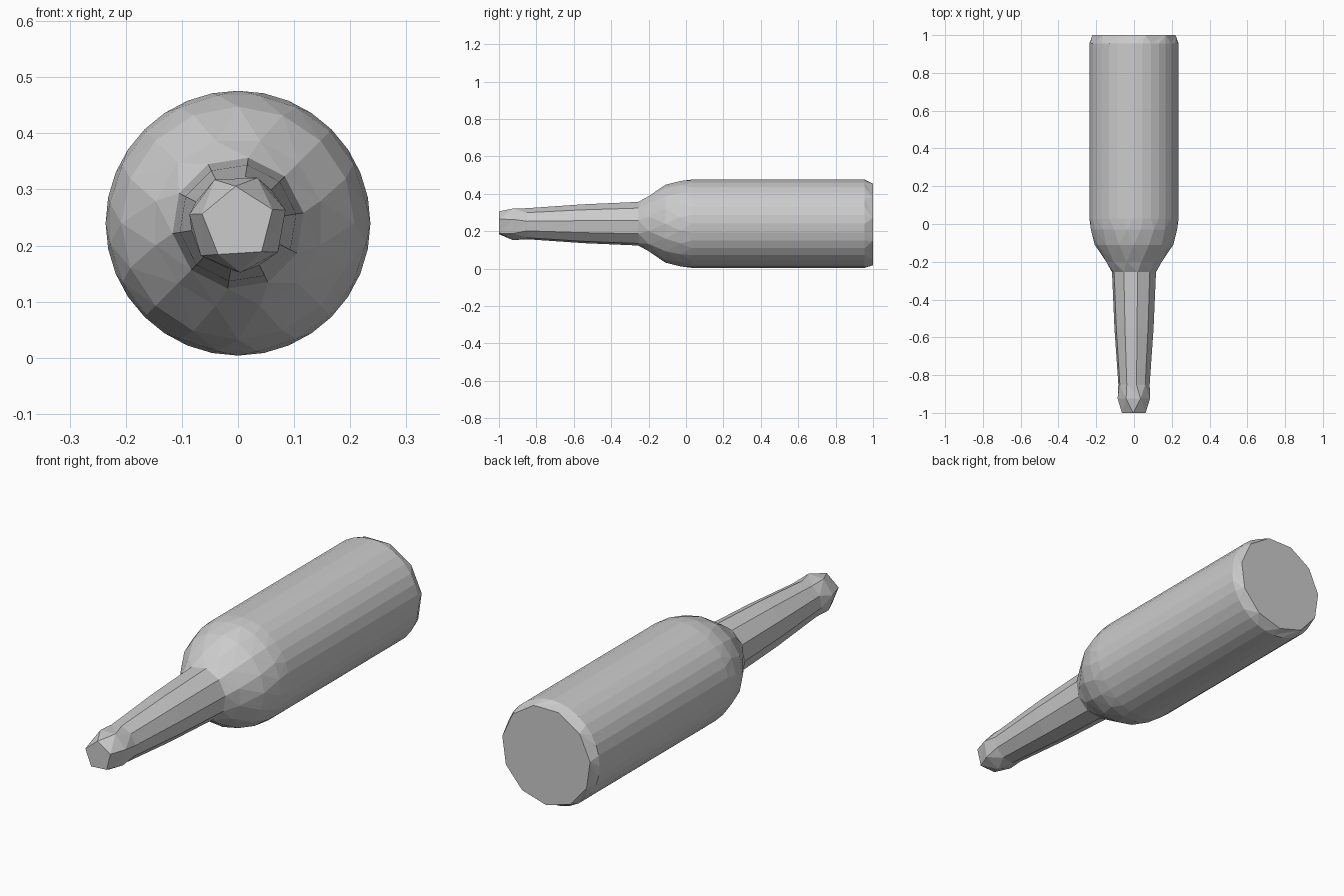
import bpy, bmesh
from math import sin, cos, tau

if "Cube" in bpy.data.objects:
    bpy.data.objects.remove(bpy.data.objects["Cube"])

AXIS_Z = 0.24


def add_ring(bm, y, r, n, phase=0.0):
    """Ring of n points around the lying axis; phase is a fraction of one step."""
    return [bm.verts.new((r * cos(tau * (i + phase) / n), y,
                          AXIS_Z + r * sin(tau * (i + phase) / n))) for i in range(n)], phase


def bridge(bm, ring_a, ring_b):
    """Join two rings, with triangles where their side counts differ."""
    (a, pa), (b, pb) = ring_a, ring_b
    na, nb = len(a), len(b)
    if na == nb and pa == pb:
        for i in range(na):
            j = (i + 1) % na
            bm.faces.new((a[i], a[j], b[j], b[i]))
        return
    i = j = 0
    while i < na or j < nb:
        if j >= nb or (i < na and (i + 1 + pa) / na <= (j + 1 + pb) / nb):
            bm.faces.new((a[i % na], a[(i + 1) % na], b[j % nb]))
            i += 1
        else:
            bm.faces.new((a[i % na], b[(j + 1) % nb], b[j % nb]))
            j += 1


def lathe(name, rings):
    bm = bmesh.new()
    loops = [add_ring(bm, *r) for r in rings]
    for a, b in zip(loops, loops[1:]):
        bridge(bm, a, b)
    bm.faces.new(loops[0][0])
    bm.faces.new(loops[-1][0])
    bmesh.ops.recalc_face_normals(bm, faces=bm.faces)
    mesh = bpy.data.meshes.new(name)
    bm.to_mesh(mesh)
    bm.free()
    obj = bpy.data.objects.new(name, mesh)
    bpy.context.collection.objects.link(obj)
    return obj


# Whole bottle lying down: (y, radius, sides, phase), mouth to base
lathe("bottle", [
    (-1.00, 0.066, 5, 0.3),      # closed mouth
    (-0.925, 0.088, 7, 0.3),     # lip
    (-0.85, 0.084, 10, 0.25),
    (-0.55, 0.105, 10, 0.25),    # neck
    (-0.255, 0.118, 10, 0.25),
    (-0.20, 0.152, 12, 0.5),     # shoulder
    (-0.11, 0.208, 16, 0.0),
    (-0.03, 0.231, 20, 0.5),
    (0.03, 0.236, 32, 0.0),      # body
    (0.955, 0.236, 32, 0.0),
    (1.00, 0.222, 11, 0.25),     # base
])
